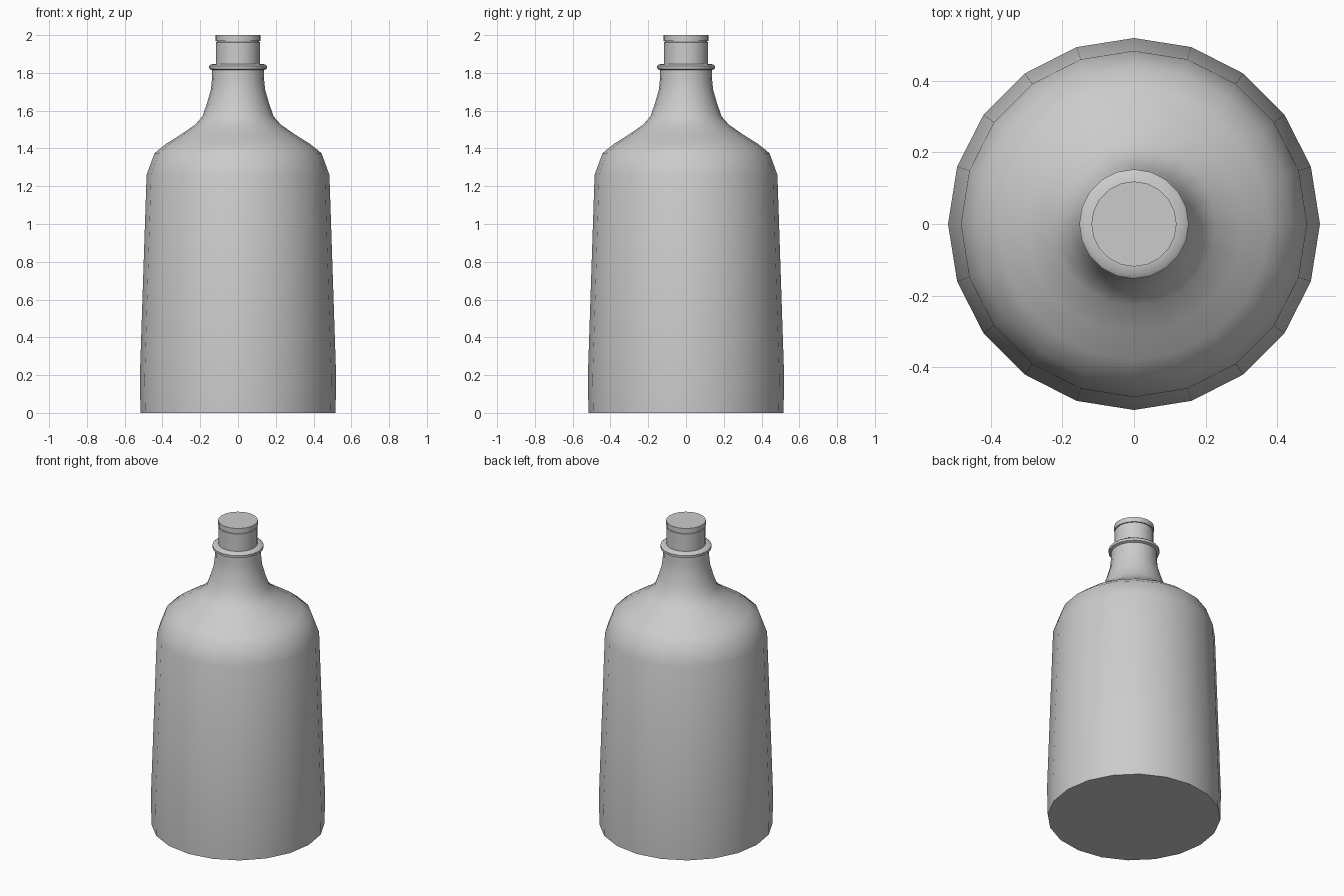
import bpy, bmesh, math

if "Cube" in bpy.data.objects:
    bpy.data.objects.remove(bpy.data.objects["Cube"])

SIDES = 20


def lathe(name, profile):
    """Revolve a (radius, height) profile about z and cap both ends."""
    bm = bmesh.new()
    rings = []
    for r, z in profile:
        rings.append([bm.verts.new((r * math.cos(2 * math.pi * i / SIDES),
                                    r * math.sin(2 * math.pi * i / SIDES), z))
                      for i in range(SIDES)])
    for low, high in zip(rings, rings[1:]):
        for i in range(SIDES):
            j = (i + 1) % SIDES
            bm.faces.new((low[i], low[j], high[j], high[i]))
    bm.faces.new(rings[0][::-1])
    bm.faces.new(rings[-1])
    mesh = bpy.data.meshes.new(name)
    bm.to_mesh(mesh)
    bm.free()
    obj = bpy.data.objects.new(name, mesh)
    bpy.context.collection.objects.link(obj)
    bpy.context.view_layer.objects.active = obj
    obj.select_set(True)
    bpy.ops.object.shade_smooth_by_angle(angle=math.radians(40))
    obj.select_set(False)
    return obj


# Tapered body, rounded shoulder, flared neck, collar and mouth
lathe("bottle", [
    (0.516, 0.0), (0.52, 0.18), (0.484, 1.26), (0.442, 1.375),
    (0.38, 1.425), (0.305, 1.472), (0.228, 1.525), (0.188, 1.57),
    (0.164, 1.64), (0.144, 1.71), (0.138, 1.765), (0.137, 1.815),
    (0.152, 1.821), (0.153, 1.837), (0.143, 1.845), (0.117, 1.848),
    (0.117, 1.962), (0.112, 1.964), (0.112, 1.968),
])

# Flat stopper disc closing the mouth
lathe("stopper", [(0.119, 1.968), (0.119, 2.0)])
